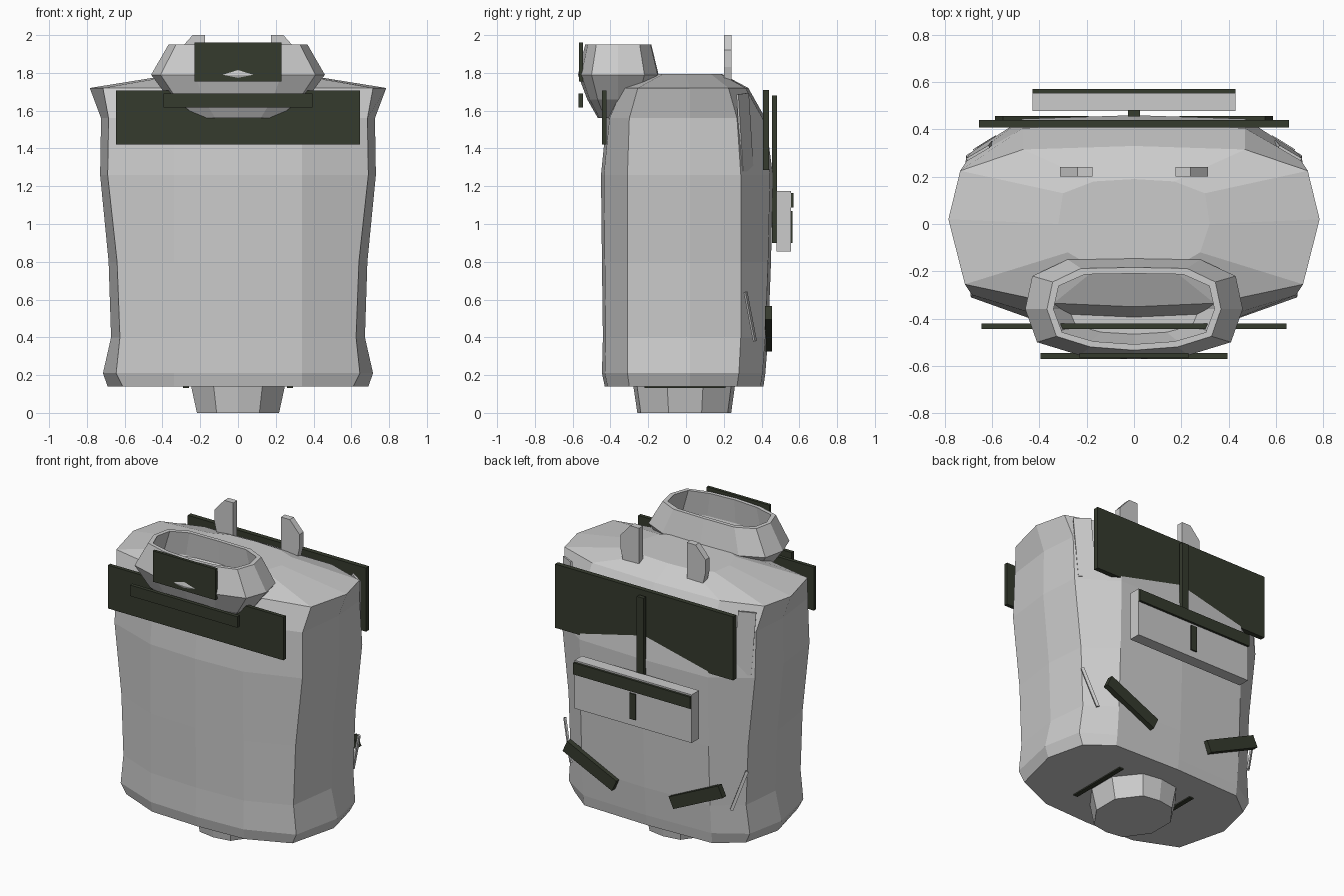
import bpy, bmesh, math
from mathutils import Matrix, Vector

if "Cube" in bpy.data.objects:
    bpy.data.objects.remove(bpy.data.objects["Cube"])


def material(name, rgb):
    m = bpy.data.materials.new(name)
    m.diffuse_color = (*rgb, 1)
    m.use_nodes = True
    m.node_tree.nodes["Principled BSDF"].inputs["Base Color"].default_value = m.diffuse_color
    return m


GREY = material("light grey", (0.6, 0.6, 0.6))
OLIVE = material("dark olive", (0.036, 0.043, 0.027))


def finish(bm, name, mat):
    bmesh.ops.recalc_face_normals(bm, faces=bm.faces)
    me = bpy.data.meshes.new(name)
    bm.to_mesh(me)
    bm.free()
    me.materials.append(mat)
    ob = bpy.data.objects.new(name, me)
    bpy.context.collection.objects.link(ob)
    return ob


def loft(name, rings, mat):
    """Skin a stack of rings. Each ring is (z, half outline from front centre to back centre)."""
    bm = bmesh.new()
    loops = []
    for z, half in rings:
        full = half + [(-x, y) for x, y in half[-2:0:-1]]
        loops.append([bm.verts.new((x, y, z)) for x, y in full])
    n = len(loops[0])
    for a, b in zip(loops, loops[1:]):
        for i in range(n):
            j = (i + 1) % n
            bm.faces.new((a[i], a[j], b[j], b[i]))
    bm.faces.new(loops[0][::-1])
    bm.faces.new(loops[-1])
    return finish(bm, name, mat)


def box(name, x, y, z, mat, turn=0.0):
    """Box from ranges, optionally turned about the y axis through its centre."""
    bm = bmesh.new()
    mid = Vector((sum(x) / 2, sum(y) / 2, sum(z) / 2))
    size = (x[1] - x[0], y[1] - y[0], z[1] - z[0], 1)
    bmesh.ops.create_cube(bm, size=1, matrix=Matrix.Translation(mid)
                          @ Matrix.Rotation(turn, 4, 'Y') @ Matrix.Diagonal(size))
    return finish(bm, name, mat)


def strip(name, a, b, width, thick, normal, mat):
    """Thin strap between two points, facing along normal."""
    a, b = Vector(a), Vector(b)
    d = (b - a).normalized()
    s = d.cross(Vector(normal)).normalized()
    nrm = s.cross(d)
    rot = Matrix((s, nrm, d)).transposed().to_4x4()
    bm = bmesh.new()
    bmesh.ops.create_cube(bm, size=1, matrix=Matrix.Translation((a + b) / 2) @ rot
                          @ Matrix.Diagonal((width, thick, (b - a).length, 1)))
    return finish(bm, name, mat)


# torso shell: z, front corner x, side x, front y, front corner y, back corner y, back y
BODY = [(0.14, 0.61, 0.69, -0.43, -0.30, 0.27, 0.41),
        (0.21, 0.645, 0.715, -0.445, -0.31, 0.28, 0.42),
        (0.40, 0.625, 0.672, -0.44, -0.31, 0.29, 0.435),
        (0.80, 0.64, 0.685, -0.445, -0.31, 0.29, 0.45),
        (1.26, 0.69, 0.73, -0.45, -0.31, 0.29, 0.46),
        (1.56, 0.685, 0.725, -0.42, -0.30, 0.27, 0.42),
        (1.72, 0.715, 0.785, -0.35, -0.255, 0.225, 0.33)]
rings = []
for z, xc, xs, yf, yfc, ybc, yb in BODY:
    rings.append((z, [(0, yf), (0.34, yf + 0.015), (xc, yfc), (xs, 0.02),
                      (xc + 0.02, ybc), (0.47, yb - 0.015), (0, yb)]))
rings.append((1.795, [(0, -0.2), (0.16, -0.19), (0.28, -0.12), (0.32, 0.0),
                      (0.3, 0.13), (0.17, 0.18), (0, 0.19)]))
loft("torso", rings, GREY)

# waist plug under the torso
PLUG = [(0, -0.28), (0.13, -0.26), (0.25, -0.1), (0.25, 0.09), (0.13, 0.24), (0, 0.26)]
loft("waist_plug", [(0.0, [(x * 0.87, y * 0.92) for x, y in PLUG]), (0.15, PLUG)], GREY)
# slim bars under the torso
for s in (-1, 1):
    box("underside_bar", (s * 0.275 - 0.015, s * 0.275 + 0.015), (-0.22, 0.21),
        (0.132, 0.15), OLIVE)

# hollow neck collar: outer rings upward, then the inner wall down to the floor
RIM = [(0, -0.572), (0.23, -0.555), (0.41, -0.5), (0.46, -0.36), (0.43, -0.22),
       (0.28, -0.15), (0, -0.145)]


def collar_ring(z, sx, sy, cy=-0.36):
    return z, [(x * sx, cy + (y + 0.36) * sy) for x, y in RIM]


loft("neck_collar", [collar_ring(1.56, 0.52, 0.5), collar_ring(1.66, 0.79, 0.77),
                     collar_ring(1.79, 1, 1), collar_ring(1.95, 0.8, 0.82),
                     collar_ring(1.95, 0.74, 0.7), collar_ring(1.79, 0.86, 0.75),
                     collar_ring(1.62, 0.6, 0.5)], GREY)
box("collar_plate", (-0.23, 0.23), (-0.566, -0.546), (1.755, 1.96), OLIVE)
box("collar_lower_band", (-0.395, 0.395), (-0.57, -0.545), (1.617, 1.69), OLIVE)

# chest and back plates
box("chest_plate", (-0.645, 0.645), (-0.445, -0.42), (1.42, 1.707), OLIVE)
box("upper_back_plate", (-0.655, 0.655), (0.408, 0.44), (1.287, 1.71), OLIVE)
box("back_strap", (-0.025, 0.025), (0.455, 0.482), (0.9, 1.68), OLIVE)

# back pocket with flap and tab
box("pocket", (-0.43, 0.43), (0.478, 0.555), (0.855, 1.175), GREY)
box("pocket_flap", (-0.43, 0.43), (0.555, 0.57), (1.087, 1.165), OLIVE)
box("pocket_tab", (-0.022, 0.022), (0.555, 0.564), (0.9, 1.07), OLIVE)

# parts repeated on both sides
LUG = [(0.175, 1.7), (0.175, 2.0), (0.24, 2.0), (0.312, 1.92), (0.312, 1.83), (0.28, 1.7)]
for s in (-1, 1):
    # slanted bars low on the back
    box("lower_back_bar", (s * 0.39 - 0.2, s * 0.39 + 0.2), (0.418, 0.456),
        (0.405, 0.485), OLIVE, -s * math.radians(25))
    # shoulder lug
    bm = bmesh.new()
    f = bm.faces.new([bm.verts.new((s * x, 0.2, z)) for x, z in LUG])
    out = bmesh.ops.extrude_face_region(bm, geom=[f])
    bmesh.ops.translate(bm, vec=(0, 0.042, 0),
                        verts=[v for v in out["geom"] if isinstance(v, bmesh.types.BMVert)])
    finish(bm, "shoulder_lug", GREY)
    # straps along the back corners
    strip("shoulder_strap", (s * 0.64, 0.325, 1.28), (s * 0.66, 0.3, 1.69), 0.11, 0.012,
          (s * 0.5, 0.85, 0), GREY)
    strip("hip_strap", (s * 0.59, 0.365, 0.38), (s * 0.67, 0.315, 0.64), 0.02, 0.012,
          (s * 0.5, 0.85, 0), GREY)
